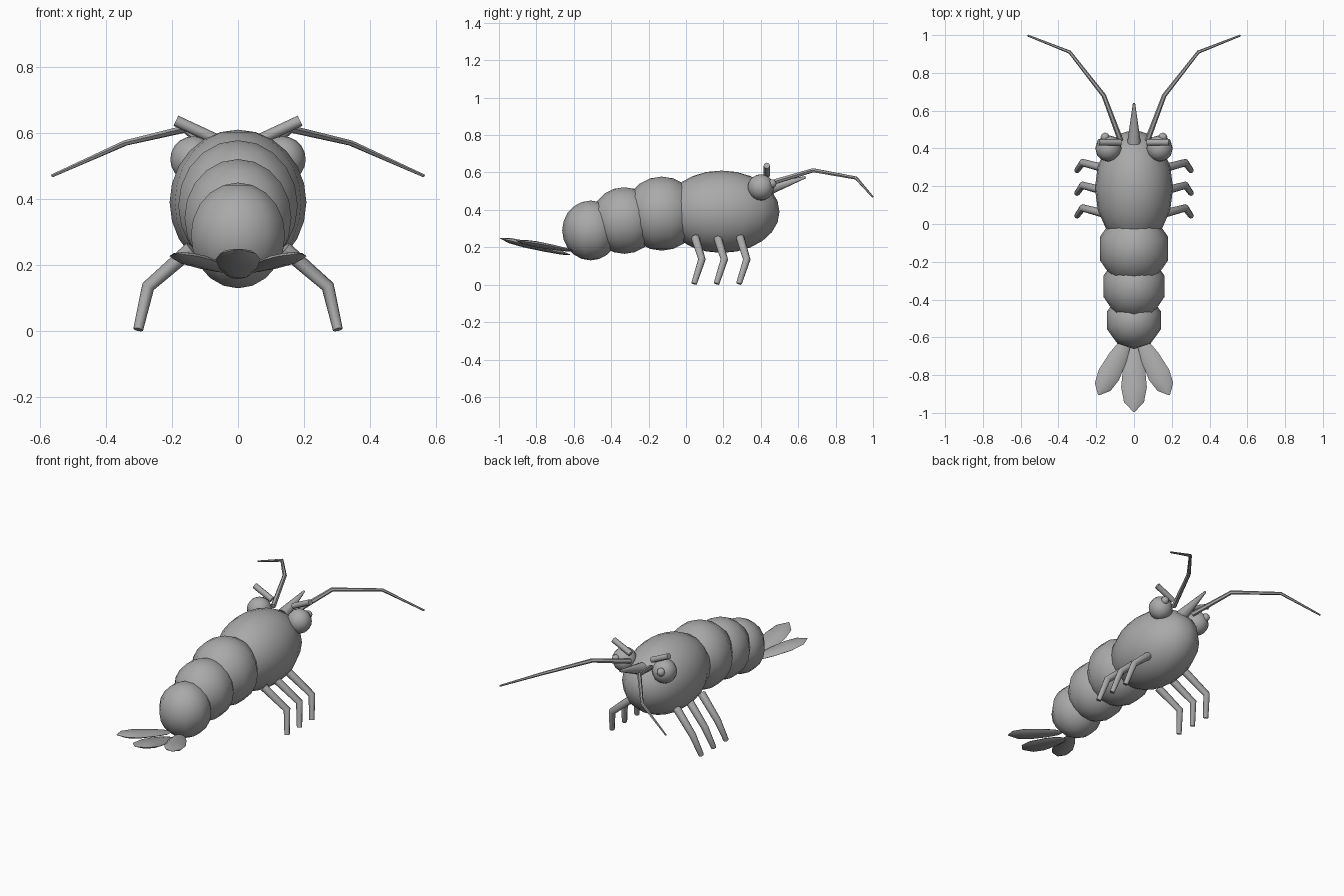
import bpy, bmesh, math
from mathutils import Vector

if "Cube" in bpy.data.objects:
    bpy.data.objects.remove(bpy.data.objects["Cube"])

grey = bpy.data.materials.new("shell grey")
grey.diffuse_color = (0.4, 0.4, 0.4, 1)
grey.use_nodes = True
grey.node_tree.nodes["Principled BSDF"].inputs["Base Color"].default_value = grey.diffuse_color


def finish(bm, name, angle=50):
    bmesh.ops.recalc_face_normals(bm, faces=bm.faces)
    me = bpy.data.meshes.new(name)
    bm.to_mesh(me)
    bm.free()
    me.materials.append(grey)
    ob = bpy.data.objects.new(name, me)
    bpy.context.collection.objects.link(ob)
    bpy.ops.object.select_all(action='DESELECT')
    ob.select_set(True)
    bpy.context.view_layer.objects.active = ob
    bpy.ops.object.shade_smooth_by_angle(angle=math.radians(angle))
    return ob


def ball(name, centre, radii, segs=10, rings=8):
    bm = bmesh.new()
    bmesh.ops.create_uvsphere(bm, u_segments=segs, v_segments=rings, radius=1)
    bmesh.ops.scale(bm, vec=radii, verts=bm.verts)
    bmesh.ops.translate(bm, vec=centre, verts=bm.verts)
    return finish(bm, name, 60)


def loft(name, path, widths, flat=1.0, ref=(0, 0, 1), sides=8):
    """Tapered tube along a path; flat squashes its thickness."""
    pts = [Vector(p) for p in path]
    bm = bmesh.new()
    rings = []
    for i, p in enumerate(pts):
        d = Vector()
        if i > 0:
            d += (p - pts[i - 1]).normalized()
        if i < len(pts) - 1:
            d += (pts[i + 1] - p).normalized()
        across = d.cross(Vector(ref)).normalized()
        up = across.cross(d).normalized()
        ring = []
        for k in range(sides):
            a = 2 * math.pi * k / sides
            ring.append(bm.verts.new(p + widths[i] * (across * math.cos(a) + up * flat * math.sin(a))))
        rings.append(ring)
    for r, s in zip(rings, rings[1:]):
        for k in range(sides):
            n = (k + 1) % sides
            bm.faces.new((r[k], r[n], s[n], s[k]))
    bm.faces.new(rings[0])
    bm.faces.new(rings[-1])
    return finish(bm, name)


def lobe(name, start, end, half_width):
    """Leaf-shaped tail plate, widest towards its tip."""
    a, b = Vector(start), Vector(end)
    profile = [(0, .12), (.12, .55), (.35, .84), (.65, 1), (.86, .78), (1, .06)]
    loft(name, [a.lerp(b, t) for t, w in profile],
         [w * half_width for t, w in profile], flat=0.27)


# body shell and abdomen segments
ball("carapace", (0, 0.19, 0.39), (0.207, 0.31, 0.22), 16, 12)
ball("abdomen_front", (0, -0.13, 0.38), (0.19, 0.2, 0.198), 10, 10)
ball("abdomen_middle", (0, -0.33, 0.343), (0.17, 0.18, 0.178), 10, 10)
ball("abdomen_rear", (0, -0.51, 0.29), (0.15, 0.152, 0.16), 10, 10)

# pointed spike on the head
loft("rostrum", [(0, 0.43, 0.51), (0, 0.64, 0.575)], [0.036, 0.006])

# tail fan
lobe("tail_centre", (0, -0.62, 0.16), (0, -0.995, 0.248), 0.068)

for s, side in ((-1, "left"), (1, "right")):
    lobe(side + "_tail_lobe", (s * 0.03, -0.6, 0.18), (s * 0.188, -0.905, 0.235), 0.06)

    # eyes, pupils and brows
    ball(side + "_eye", (s * 0.135, 0.40, 0.52), (0.07, 0.07, 0.07), 12, 10)
    ball(side + "_pupil", (s * 0.153, 0.46, 0.54), (0.024, 0.024, 0.024), 8, 6)
    loft(side + "_brow", [(s * 0.072, 0.432, 0.583), (s * 0.188, 0.432, 0.637)],
         [0.017, 0.017], ref=(0, 1, 0))

    # antennae
    loft(side + "_antenna",
         [(s * 0.07, 0.44, 0.54), (s * 0.16, 0.68, 0.612), (s * 0.34, 0.91, 0.57), (s * 0.563, 0.998, 0.47)],
         [0.015, 0.012, 0.009, 0.005], sides=6)

    # three pairs of walking legs
    for i in range(3):
        y = 0.12 * i
        loft(f"{side}_leg_{i + 1}",
             [(s * 0.14, y + 0.05, 0.25), (s * 0.272, y + 0.085, 0.135), (s * 0.302, y + 0.043, 0.005)],
             [0.023, 0.02, 0.015], ref=(0, 1, 0))
